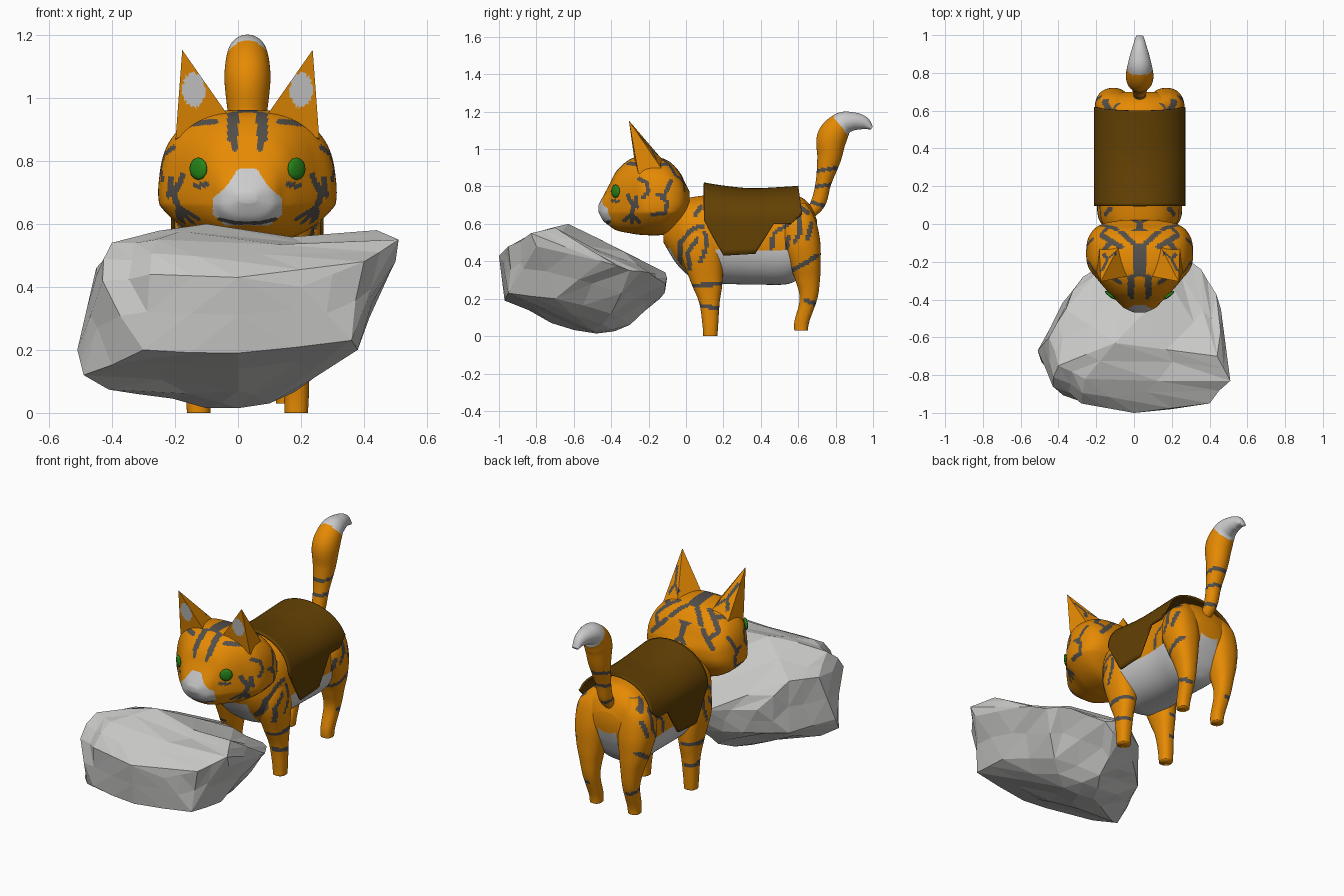
import bpy, bmesh, math, random
from mathutils import Vector

if "Cube" in bpy.data.objects:
    bpy.data.objects.remove(bpy.data.objects["Cube"])

CX = 0.03   # the cat stands slightly off centre


def material(name, r, g, b):
    m = bpy.data.materials.new(name)
    m.diffuse_color = (r, g, b, 1)
    m.use_nodes = True
    m.node_tree.nodes["Principled BSDF"].inputs["Base Color"].default_value = m.diffuse_color
    return m


ORANGE = material("orange fur", 0.79, 0.255, 0.001)
GREY = material("dark stripe", 0.085, 0.078, 0.07)
WHITE = material("white fur", 0.6, 0.6, 0.6)
BROWN = material("brown cloth", 0.125, 0.052, 0.001)
GREEN = material("green eye", 0.02, 0.24, 0.01)
STONE = material("stone", 0.58, 0.58, 0.57)
FUR = [ORANGE, GREY, WHITE]


def make(name, bm, mats, x=CX, smooth=True):
    bmesh.ops.recalc_face_normals(bm, faces=bm.faces)
    me = bpy.data.meshes.new(name)
    bm.to_mesh(me)
    bm.free()
    ob = bpy.data.objects.new(name, me)
    bpy.context.collection.objects.link(ob)
    ob.location.x = x
    for m in mats:
        me.materials.append(m)
    for p in me.polygons:
        p.use_smooth = smooth
    return ob


def spline(keys, steps):
    """Catmull-Rom through rows of numbers."""
    k = [keys[0]] + list(keys) + [keys[-1]]
    out = []
    for i in range(1, len(k) - 2):
        for s in range(steps):
            t = s / steps
            out.append([0.5 * (2 * b + (c - a) * t + (2 * a - 5 * b + 4 * c - d) * t * t
                               + (3 * b - a - 3 * c + d) * t ** 3)
                        for a, b, c, d in zip(k[i - 1], k[i], k[i + 1], k[i + 2])])
    return out + [list(keys[-1])]


def loft(name, keys, across=None, n=48, steps=10, power=2.0, warp=None):
    """Rings (x, y, z, half width, half height) swept into a closed skin."""
    rows = spline(keys, steps)
    bm = bmesh.new()
    rings = []
    for i, (x, y, z, rx, rv) in enumerate(rows):
        a, b = rows[max(i - 1, 0)], rows[min(i + 1, len(rows) - 1)]
        v = across or Vector((0, a[2] - b[2], b[1] - a[1])).normalized()
        ring = []
        for j in range(n):
            c, s = math.cos(2 * math.pi * j / n), math.sin(2 * math.pi * j / n)
            c, s = (math.copysign(abs(q) ** (2 / power), q) for q in (c, s))
            p = Vector((x + rx * c, y, z)) + v * (rv * s)
            if warp:
                p.x *= warp(p)
            ring.append(bm.verts.new(p))
        rings.append(ring)
    for p, q in zip(rings, rings[1:]):
        for j in range(n):
            bm.faces.new((p[j], p[(j + 1) % n], q[(j + 1) % n], q[j]))
    bm.faces.new(rings[0])
    bm.faces.new(rings[-1])
    return make(name, bm, FUR)


def near(u, v, lines, w):
    """True when the point lies within w of any polyline."""
    for ln in lines:
        for (a, b), (c, d) in zip(ln, ln[1:]):
            du, dv = c - a, d - b
            t = max(0, min(1, ((u - a) * du + (v - b) * dv) / (du * du + dv * dv)))
            if (u - a - t * du) ** 2 + (v - b - t * dv) ** 2 < w * w:
                return True
    return False


def paint(ob, rule):
    for p in ob.data.polygons:
        p.material_index = rule(p.center, p.normal)


Y, Z = Vector((0, 1, 0)), Vector((0, 0, 1))

# ---- head, with cheeks wider than the crown
head_keys = [(-.468, .665, .70, .03), (-.445, .62, .745, .08), (-.41, .59, .81, .115),
             (-.37, .565, .885, .155), (-.30, .55, .945, .215), (-.22, .54, .962, .272),
             (-.11, .545, .945, .277), (-.04, .60, .885, .25), (0, .66, .81, .195), (.02, .71, .77, .1)]


def cheeks(p):
    return 1 - .4 * (p.z - .75) if p.z > .66 else 1.036 - 1.5 * (.66 - p.z)


head = loft("head", [(0, y, (a + b) / 2, w, (b - a) / 2) for y, a, b, w in head_keys],
            Z, 176, 14, 2.7, cheeks)
FACE = [[(.04, .84), (.05, .99)], [(.055, .87), (.055, .98)], [(.10, .925), (.2, .915)],
        [(.13, .725), (.165, .72)], [(.24, .75), (.25, .69)]]
MOUTH = [[(0, .603), (.04, .603), (.09, .615)]]
CHEEK = [[(-.31, .75), (-.285, .70), (-.29, .61)], [(-.33, .62), (-.29, .65), (-.25, .61)],
         [(-.25, .84), (-.21, .82), (-.2, .77), (-.23, .74)],
         [(-.18, .65), (-.11, .66), (-.10, .72), (-.15, .76)], [(-.12, .74), (-.08, .83)]]
CROWN = [[(.045, -.38), (.04, -.28)], [(.018, -.27), (.015, -.12)], [(0, -.13), (.1, -.04)],
         [(.1, -.12), (.2, -.06)], [(.15, -.09), (.19, -.14)]]
NAPE = [[(0, .95), (.0, .8)], [(.0, .86), (.09, .93)], [(.0, .8), (.1, .7)],
        [(.12, .86), (.2, .78)], [(.16, .82), (.22, .88)]]
MUZZLE = [(.595, .07), (.63, .11), (.68, .11), (.72, .065), (.775, .03)]


def head_rule(c, n):
    x = abs(c.x)
    if c.y < -.35:
        if near(x, c.z, MOUTH, .006):
            return 1
        for (z0, w0), (z1, w1) in zip(MUZZLE, MUZZLE[1:]):
            if z0 <= c.z < z1 and x < w0 + (w1 - w0) * (c.z - z0) / (z1 - z0):
                return 2
    if c.y < -.22 and n.y < -.3 and near(x, c.z, FACE, .009):
        return 1
    if n.z > .6:
        return int(near(x, c.y, CROWN, .014))
    if n.y > .5:
        return int(near(x, c.z, NAPE, .013))
    return int(abs(n.x) > .5 and near(c.y, c.z, CHEEK, .011))


paint(head, head_rule)

# ---- ears and eyes
EAR = [[(.2, 1.07), (.17, 1.0), (.19, .95)], [(.17, 1.0), (.13, .97)]]


def ear_rule(c, n):
    x = abs(c.x)
    if n.y < -.2:
        return 2 if ((x - .170) / .036) ** 2 + ((c.z - 1.025) / .055) ** 2 < 1 else 0
    return int(n.y > .2 and near(x, c.z, EAR, .009))


for side, s in (("left", -1), ("right", 1)):
    bm = bmesh.new()
    tip = bm.verts.new((s * .207, -.305, 1.152))
    base = [bm.verts.new((s * x, y, z)) for x, y, z in
            ((.055, -.275, .935), (.228, -.255, .87), (.215, -.08, .82), (.09, -.08, .89))]
    for i in range(4):
        bm.faces.new((tip, base[i], base[(i + 1) % 4]))
    bm.faces.new(base)
    bmesh.ops.subdivide_edges(bm, edges=bm.edges[:], cuts=19, use_grid_fill=True)
    paint(make("ear_" + side, bm, FUR, smooth=False), ear_rule)

    bm = bmesh.new()
    bmesh.ops.create_icosphere(bm, subdivisions=2, radius=.036)
    face = Vector((s * .62, -.78, 0)).normalized()
    for v in bm.verts:      # flattened against the face
        v.co -= face * v.co.dot(face) * .75
        v.co += Vector((s * .156, -.377, .775))
    make("eye_" + side, bm, [GREEN])

# ---- body
body_keys = [(-.12, .50, .64, .08), (-.06, .40, .705, .15), (0, .335, .735, .195), (.08, .29, .75, .215),
             (.2, .28, .76, .21), (.4, .275, .755, .20), (.55, .28, .755, .21), (.62, .33, .74, .21),
             (.67, .42, .69, .18), (.70, .5, .62, .08)]
body = loft("body", [(0, y, (a + b) / 2, w, (b - a) / 2) for y, a, b, w in body_keys],
            Z, 128, 11, 2.25)
SIDE = [[(-.03, .38), (-.03, .5), (.03, .57), (.09, .59)], [(.02, .36), (.01, .45), (.06, .52)],
        [(.08, .40), (.11, .48), (.10, .55)], [(.05, .65), (.08, .69)], [(.03, .27), (.2, .28)],
        [(.07, .165), (.19, .145)], [(.45, .44), (.47, .55), (.55, .6)], [(.53, .44), (.55, .53)],
        [(.56, .35), (.64, .39), (.70, .43)], [(.58, .50), (.61, .56), (.60, .65)],
        [(.65, .52), (.67, .6)], [(.64, .19), (.70, .17)], [(.65, .66), (.6, .7)]]


def body_rule(c, n):
    if c.z < .46 and .14 < c.y < .62 or abs(c.x) < .09 and c.z < .47:
        return 2
    if c.y > .6 and abs(c.x) < .06 and c.z < .53:
        return 2
    return int(abs(n.x) > .35 and near(c.y, c.z, SIDE, .012))


paint(body, body_rule)

# ---- legs
FRONT = [(.155, .13, 0, .037, .038), (.155, .13, .06, .04, .042), (.15, .125, .18, .048, .055),
         (.145, .11, .29, .062, .085), (.14, .085, .44, .085, .11), (.135, .08, .56, .075, .09),
         (.11, .08, .66, .03, .04)]
HIND = [(.125, .615, .03, .034, .036), (.125, .62, .08, .037, .04), (.13, .655, .2, .045, .047),
        (.135, .65, .3, .06, .066), (.14, .635, .39, .08, .085), (.14, .612, .51, .098, .105),
        (.135, .605, .63, .085, .085), (.11, .6, .71, .03, .04)]
for side, s in (("left", -1), ("right", 1)):
    for part, keys in (("front_leg_", FRONT), ("hind_leg_", HIND)):
        leg = loft(part + side, [(s * k[0],) + k[1:] for k in keys], Y, 56, 12, 2.3)
        paint(leg, lambda c, n: int(n.x * s > -.2 and near(c.y, c.z, SIDE, .012)))

# ---- tail with white tip
TAIL = [(0, .62, .63, .03, .03), (0, .67, .665, .032, .032), (0, .71, .72, .038, .04),
        (0, .735, .82, .045, .042), (0, .765, .95, .062, .064), (0, .78, 1.06, .073, .08),
        (0, .83, 1.13, .066, .066), (0, .89, 1.148, .052, .05), (0, .95, 1.14, .034, .036),
        (0, .993, 1.112, .02, .01)]
tail = loft("tail", TAIL, None, 48, 12)
TAIL_LINES = [[(.66, .72), (.76, .69)], [(.67, .88), (.82, .9)], [(.69, .80), (.78, .81)]]
paint(tail, lambda c, n: 2 if c.y + .75 * (c.z - 1.1) > .845 else int(near(c.y, c.z, TAIL_LINES, .01)))

# ---- saddle cloth draped over the back
HEM = [(.095, .62), (.2, .43), (.37, .44), (.47, .60), (.56, .60), (.62, .655)]
bm = bmesh.new()
rows = []
for (y0, h0), (y1, h1) in zip(HEM, HEM[1:]):
    for k in range(6 if y1 < .62 else 7):
        t = k / 6
        y, hem = y0 + (y1 - y0) * t, h0 + (h1 - h0) * t
        top = .785 + .03 * max(0, (.35 - y) / .25) ** 1.5 + .012 * max(0, (y - .4) / .2)
        shift = .02 * max(0, (y - .56) / .06)       # rear edge leans forward at the top
        half = []
        for j in range(13):                         # arc over the back
            a = math.pi / 2 * (1 - j / 12)
            half.append((.236 * math.cos(a), .62 + (top - .62) * math.sin(a)))
        half = [p for p in half if p[1] >= hem] + [(.236, hem)] * sum(p[1] < hem for p in half)
        half += [(.236, half[-1][1] + (hem - half[-1][1]) * j / 6) for j in range(1, 7)]
        pts = [(-x, z) for x, z in half[:0:-1]] + half
        rows.append([bm.verts.new((x, y - shift * (z - .655) / .15, z)) for x, z in pts])
for p, q in zip(rows, rows[1:]):
    for j in range(len(p) - 1):
        bm.faces.new((p[j], p[j + 1], q[j + 1], q[j]))
bmesh.ops.remove_doubles(bm, verts=bm.verts, dist=.0005)
cloth = make("saddle_cloth", bm, [BROWN])
mod = cloth.modifiers.new("thickness", 'SOLIDIFY')
mod.thickness, mod.offset = .012, 0

# ---- boulder: hull of key points, split into facets and roughened
random.seed(4)
ROCK = [(-.43, -.86, .42), (-.28, -.95, .44), (0, -1, .43), (.2, -.98, .40), (.40, -.95, .48),
        (-.49, -.73, .12), (-.3, -.93, .2), (0, -.97, .19), (.36, -.95, .23),
        (-.51, -.67, .2), (-.45, -.60, .46), (.51, -.83, .55), (.50, -.8, .48), (.44, -.7, .58),
        (.47, -.6, .42), (.38, -.7, .2), (.46, -.45, .4), (.39, -.3, .35),
        (-.40, -.75, .54), (-.1, -.63, .60), (-.26, -.82, .55), (.1, -.84, .52),
        (-.36, -.45, .47), (.2, -.33, .45), (-.05, -.11, .34), (.12, -.11, .28), (-.27, -.28, .34),
        (0, -.14, .2), (.3, -.2, .34), (-.2, -.25, .2), (-.1, -.47, .015), (.1, -.5, .03),
        (-.32, -.62, .06), (0, -.72, .07), (0, -.3, .06), (.25, -.4, .12), (-.38, -.42, .18)]
bm = bmesh.new()
for p in ROCK:
    bm.verts.new(p)
bmesh.ops.convex_hull(bm, input=bm.verts[:])
for v in [v for v in bm.verts if not v.link_faces]:
    bm.verts.remove(v)
old = set(tuple(v.co) for v in bm.verts)
bmesh.ops.subdivide_edges(bm, edges=bm.edges[:], cuts=1, use_grid_fill=True)
bmesh.ops.triangulate(bm, faces=bm.faces[:])
bm.normal_update()
for v in bm.verts:
    if tuple(v.co) in old:
        continue
    if v.co.z > .5 and 0 < v.co.x < .42:      # shallow dip along the top
        v.co.z -= .035 * math.sin(math.pi * v.co.x / .42)
    if abs(v.co.x) < .47 and v.co.y > -.965:
        v.co += v.normal * random.uniform(-.018, .017)
make("boulder", bm, [STONE], x=0, smooth=False)
